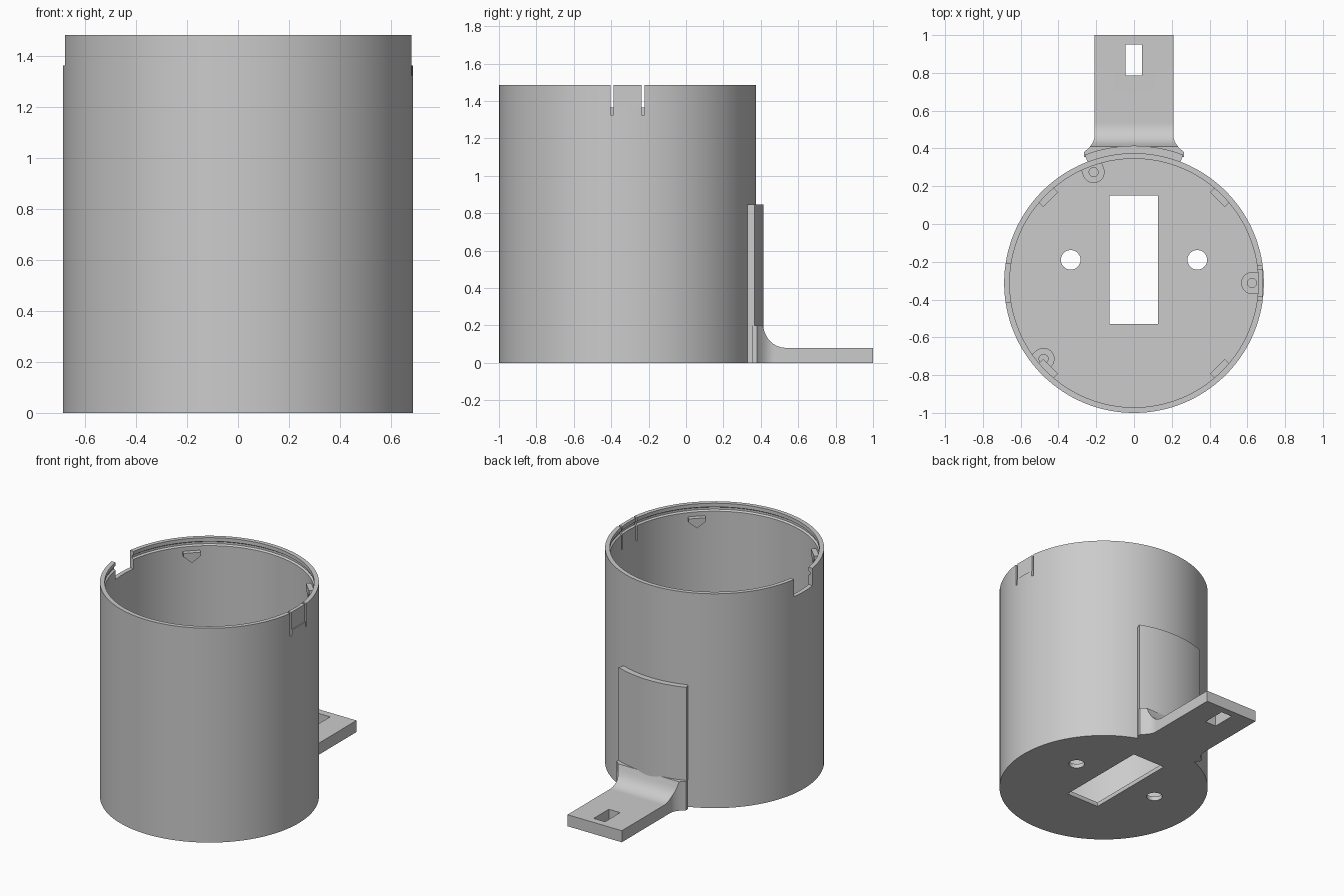
import bpy, bmesh
from math import radians, sin, cos, pi
from mathutils import Matrix

cube = bpy.data.objects.get("Cube")
if cube:
    bpy.data.objects.remove(cube, do_unlink=True)

# Single matte grey plastic
GREY = (0.6, 0.6, 0.6, 1)
grey = bpy.data.materials.new("grey_plastic")
grey.use_nodes = True
grey.diffuse_color = GREY
grey.node_tree.nodes["Principled BSDF"].inputs["Base Color"].default_value = GREY

R, R_IN, H, FLOOR = 0.6875, 0.658, 1.485, 0.03
AXIS = Matrix.Translation((0, -0.3125, 0))     # axis of the cup


def finish(name, bm, matrix=Matrix()):
    bmesh.ops.remove_doubles(bm, verts=bm.verts, dist=1e-5)
    bmesh.ops.transform(bm, matrix=matrix, verts=bm.verts)
    bmesh.ops.recalc_face_normals(bm, faces=bm.faces)
    mesh = bpy.data.meshes.new(name)
    bm.to_mesh(mesh)
    bm.free()
    mesh.materials.append(grey)
    ob = bpy.data.objects.new(name, mesh)
    bpy.context.collection.objects.link(ob)
    return ob


def loft(name, rings, matrix=Matrix()):
    """Skin matching closed rings of 3D points and cap both ends."""
    bm = bmesh.new()
    rows = [[bm.verts.new(p) for p in ring] for ring in rings]
    n = len(rows[0])
    for a, b in zip(rows, rows[1:]):
        for i in range(n):
            j = (i + 1) % n
            bm.faces.new((a[i], a[j], b[j], b[i]))
    bm.faces.new(rows[0])
    bm.faces.new(rows[-1])
    return finish(name, bm, matrix)


def prism(name, outline, z0, z1, matrix=Matrix()):
    return loft(name, [[(x, y, z) for x, y in outline] for z in (z0, z1)], matrix)


def box(name, x0, x1, y0, y1, z0, z1):
    return prism(name, [(x0, y0), (x1, y0), (x1, y1), (x0, y1)], z0, z1)


def arc(r, a0, a1, n, cx=0, cy=0):
    return [(cx + r * cos(radians(a0 + (a1 - a0) * i / n)),
             cy + r * sin(radians(a0 + (a1 - a0) * i / n))) for i in range(n + 1)]


def circle(r, cx=0, cy=0, n=32):
    return arc(r, 0, 360, n, cx, cy)[:-1]


def cut(ob, cutters):
    bpy.context.view_layer.objects.active = ob
    for c in cutters:
        c.hide_render = True
        mod = ob.modifiers.new("cut", 'BOOLEAN')
        mod.operation, mod.solver, mod.object = 'DIFFERENCE', 'EXACT', c
        bpy.ops.object.modifier_apply(modifier=mod.name)
        bpy.data.objects.remove(c, do_unlink=True)


parts = []

# Cup: lathed shell with a floor and a snap groove under the rim
profile = [(0, 0), (R, 0), (R, H), (R_IN, H), (R_IN, 1.46), (0.67, 1.452),
           (0.67, 1.438), (R_IN, 1.43), (R_IN, FLOOR), (0, FLOOR)]
bm = bmesh.new()
verts = [bm.verts.new((r, 0, z)) for r, z in profile]
edges = [bm.edges.new(p) for p in zip(verts, verts[1:])]
bmesh.ops.spin(bm, geom=verts + edges, cent=(0, 0, 0), axis=(0, 0, 1),
               angle=2 * pi, steps=128)
cup = finish("cup_body", bm, AXIS)
cutters = [box("floor_slot", -0.13, 0.128, -0.53, 0.15, -0.1, 0.2),
           box("rim_notch", -0.8, -0.6, -0.412, -0.213, 1.365, 1.6),
           box("tab_recess", 0.68, 0.8, -0.397, -0.228, 1.365, 1.6)]
for s in (-1, 1):
    cutters.append(prism("floor_hole", circle(0.052, s * 0.335, -0.19), -0.1, 0.2))
    y = -0.3125 + s * 0.082
    cutters.append(box("tab_slit", 0.6, 0.8, y - 0.008, y + 0.008, 1.325, 1.6))
cut(cup, cutters)
parts.append(cup)

# Screw bosses on the floor, against the wall
for i, ang in enumerate((0, 110, 220)):
    place = AXIS @ Matrix.Rotation(radians(ang), 4, 'Z')
    outline = [(0.67, 0.058)] + arc(0.058, 90, 270, 20, 0.625) + [(0.67, -0.058)]
    boss = prism(f"screw_boss_{i + 1}", outline, FLOOR - 0.01, 0.15, place)
    cut(boss, [prism("boss_hole", circle(0.024, 0.625, 0, 24), 0.04, 0.3, place)])
    parts.append(boss)

# Pointed snap lugs inside the rim
radial = Matrix(((0, 0, 1), (1, 0, 0), (0, 1, 0))).to_4x4()
lug = [(-0.055, 1.4), (0.055, 1.4), (0.055, 1.375), (0, 1.33), (-0.055, 1.375)]
for i in range(4):
    place = AXIS @ Matrix.Rotation(radians(45 + 90 * i), 4, 'Z') @ radial
    parts.append(prism(f"snap_lug_{i + 1}", lug, 0.625, 0.67, place))

# Curved pad on the back wall
pad = arc(0.727, 69, 111, 20) + arc(0.68, 111, 69, 20)
parts.append(prism("bracket_pad", pad, 0, 0.845, AXIS))

# Mounting foot: flared and filleted root running out into a flat plate
stations = [(0.355, 0.265, 0.2), (0.38, 0.265, 0.2)]
for i in range(13):
    y = 0.385 + 0.145 * i / 12
    side = max(0, 1 - (y - 0.38) / 0.09)
    t = min(1, max(0, (0.535 - y) / 0.12))
    stations.append((y, 0.208 + 0.057 * side ** 2,
                     0.2 - 0.12 * (1 - (1 - t) ** 2) ** 0.5 if t < 0 else
                     0.08 + 0.12 * (1 - (1 - t * t) ** 0.5)))
stations += [(0.54, 0.208, 0.08), (1.0, 0.208, 0.08)]
foot = loft("mounting_foot",
            [[(-w, y, 0), (w, y, 0), (w, y, z), (-w, y, z)] for y, w, z in stations])
cut(foot, [box("foot_slot", -0.045, 0.042, 0.785, 0.95, -0.1, 0.3)])
parts.append(foot)

# Smooth round walls, keep corners crisp
bpy.ops.object.select_all(action='DESELECT')
for ob in parts:
    ob.select_set(True)
bpy.context.view_layer.objects.active = cup
bpy.ops.object.shade_smooth_by_angle(angle=radians(30))
